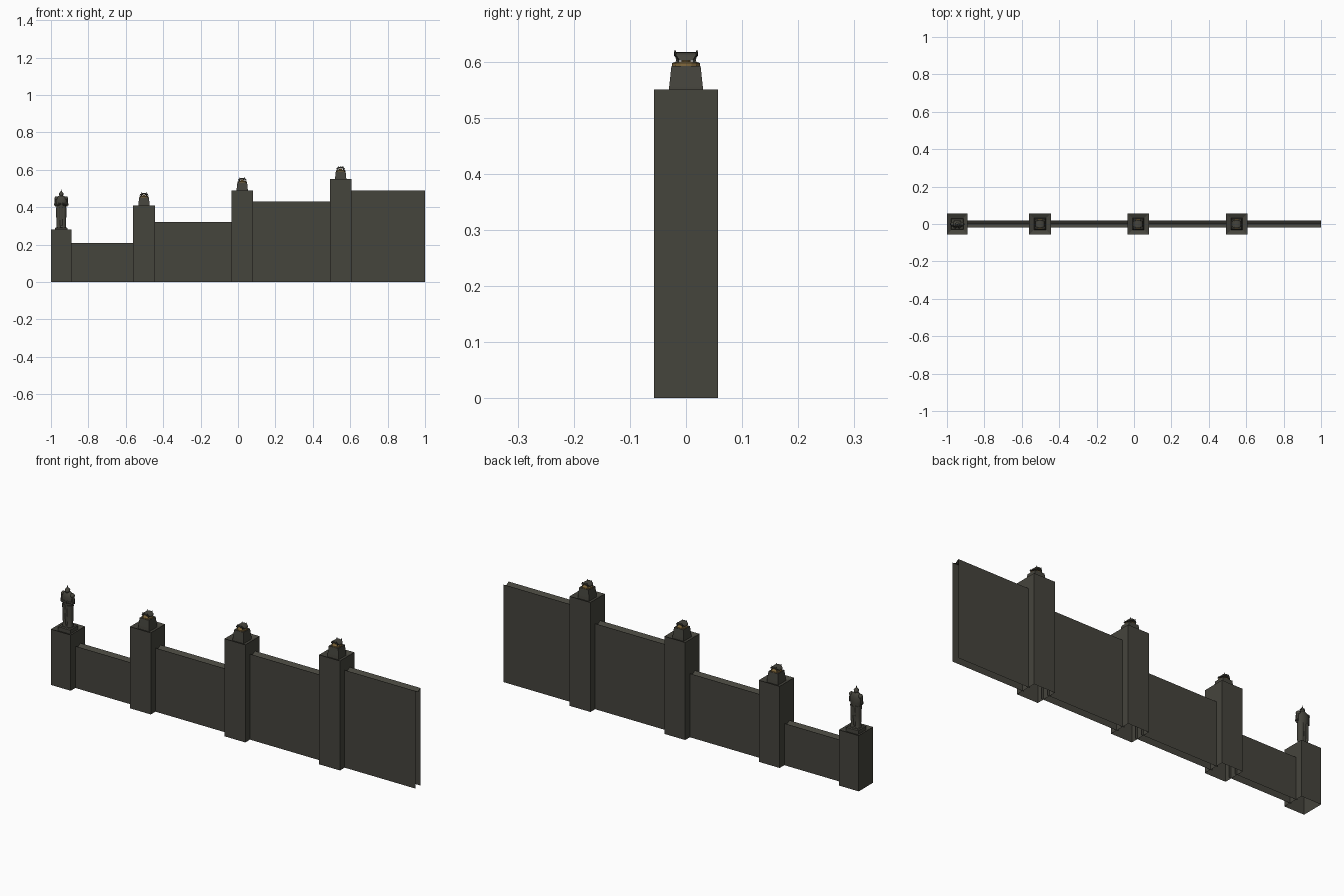
import bpy, bmesh, math
from mathutils import Matrix, Vector

if "Cube" in bpy.data.objects:
    bpy.data.objects.remove(bpy.data.objects["Cube"])


def mat(name, c):
    m = bpy.data.materials.new(name)
    m.diffuse_color = (*c, 1)
    m.use_nodes = True
    m.node_tree.nodes["Principled BSDF"].inputs["Base Color"].default_value = m.diffuse_color
    return m


STONE = mat("dark stone", (0.06, 0.058, 0.046))
GOLD = mat("old gold", (0.22, 0.14, 0.045))


def finish(name, bm, m, smooth=False):
    bmesh.ops.recalc_face_normals(bm, faces=bm.faces)
    me = bpy.data.meshes.new(name)
    bm.to_mesh(me)
    bm.free()
    me.materials.append(m)
    ob = bpy.data.objects.new(name, me)
    bpy.context.collection.objects.link(ob)
    if smooth:
        bpy.context.view_layer.objects.active = ob
        ob.select_set(True)
        bpy.ops.object.shade_smooth_by_angle(angle=math.radians(40))
        ob.select_set(False)
    return ob


def loft(name, cx, rings, m, n=4, cap0=True, cap1=True, smooth=False, cy=0):
    """Stack rings of (half x, half y, z); n = 4 gives squares."""
    bm = bmesh.new()
    off, k = (math.pi / 4, math.sqrt(2)) if n == 4 else (0, 1)
    loops = []
    for rx, ry, z in rings:
        loops.append([bm.verts.new((cx + k * rx * math.cos(off + 2 * math.pi * i / n),
                                    cy + k * ry * math.sin(off + 2 * math.pi * i / n), z))
                      for i in range(n)])
    for a, b in zip(loops, loops[1:]):
        for i in range(n):
            j = (i + 1) % n
            bm.faces.new((a[i], a[j], b[j], b[i]))
    if cap0:
        bm.faces.new(loops[0][::-1])
    if cap1:
        bm.faces.new(loops[-1])
    return finish(name, bm, m, smooth)


def rod(name, a, b, r0, r1, m, n=8):
    a, b = Vector(a), Vector(b)
    d = b - a
    bm = bmesh.new()
    bmesh.ops.create_cone(bm, cap_ends=True, segments=n, radius1=r0, radius2=r1, depth=d.length,
                          matrix=Matrix.Translation((a + b) / 2) @ d.to_track_quat('Z', 'Y').to_matrix().to_4x4())
    return finish(name, bm, m, True)


def ball(name, c, s, m):
    bm = bmesh.new()
    bmesh.ops.create_uvsphere(bm, u_segments=12, v_segments=8, radius=1,
                              matrix=Matrix.Translation(c) @ Matrix.Diagonal((*s, 1)))
    return finish(name, bm, m, True)


# hollow wall panels: open ends and bottom, shallow grooved top
def wall(x0, x1, h, t=0.02):
    bm = bmesh.new()
    prof = [(-t, 0), (-t, h), (0, h - 0.012), (t, h), (t, 0)]
    a, b = [[bm.verts.new((x, y, z)) for y, z in prof] for x in (x0, x1)]
    for i in range(4):
        bm.faces.new((a[i], b[i], b[i + 1], a[i + 1]))
    finish("wall_panel", bm, STONE)


for x0, x1, h in ((-0.9, -0.55, 0.21), (-0.455, -0.025, 0.32),
                  (0.07, 0.5, 0.43), (0.6, 1.0, 0.49)):
    wall(x0, x1, h)


# pillars with a slightly dished top
def pillar(cx, w, h):
    loft("pillar", cx, [(w, 0.057, 0), (w, 0.057, h - 0.015), (w, 0.057, h),
                        (0.03, 0.03, h - 0.012)], STONE, cap0=False)


# plinth and arched ornament with gold details
def ornament(cx, h):
    loft("plinth", cx, [(0.031, 0.031, h - 0.012), (0.03, 0.03, h + 0.005),
                        (0.026, 0.026, h + 0.042)], STONE)
    loft("gold_base", cx, [(0.025, 0.025, h + 0.042), (0.025, 0.025, h + 0.047),
                           (0.018, 0.018, h + 0.05)], GOLD, n=16)
    loft("gold_cup", cx, [(0.007, 0.007, h + 0.048), (0.01, 0.01, h + 0.058)], GOLD, n=12)
    bm = bmesh.new()
    rows = []
    for i in range(9):
        a = math.pi * i / 8
        rows.append([bm.verts.new((cx + r * math.cos(a), s * (0.012 + 0.009 * math.sin(a)),
                                   h + 0.052 + k * math.sin(a)))
                     for r, k, s in ((0.024, 0.015, -1), (0.024, 0.015, 1),
                                     (0.018, 0.008, 1), (0.018, 0.008, -1))])
    for p, q in zip(rows, rows[1:]):
        for i in range(4):
            j = (i + 1) % 4
            bm.faces.new((p[i], p[j], q[j], q[i]))
    bm.faces.new(rows[0])
    bm.faces.new(rows[-1])
    finish("arched_top", bm, STONE)
    for sx in (-1, 1):
        for sy in (-1, 1):
            rod("ornament_leg", (cx + sx * 0.015, sy * 0.013, h + 0.044),
                (cx + sx * 0.012, sy * 0.02, h + 0.07), 0.003, 0.0015, STONE, 6)


for cx, h in ((-0.5025, 0.41), (0.0225, 0.49), (0.549, 0.55)):
    pillar(cx, 0.058, h)
    ornament(cx, h)

# end pillar with a robed statue
S = -0.945
pillar(S, 0.055, 0.28)
loft("statue_base", S, [(0.034, 0.03, 0.268), (0.034, 0.03, 0.288), (0.03, 0.026, 0.292)], STONE)
for s in (-1, 1):
    loft("statue_leg", S + s * 0.013,
         [(0.014, 0.02, 0.29), (0.012, 0.015, 0.305), (0.014, 0.017, 0.35),
          (0.015, 0.018, 0.4)], STONE, n=12, smooth=True)
    # bent arms, hands meeting in front
    rod("upper_arm", (S + s * 0.026, 0, 0.45), (S + s * 0.031, -0.002, 0.41), 0.009, 0.008, STONE)
    rod("forearm", (S + s * 0.031, -0.002, 0.411), (S + s * 0.006, -0.021, 0.418), 0.008, 0.006, STONE)
    ball("shoulder", (S + s * 0.025, 0, 0.448), (0.011, 0.012, 0.011), STONE)
loft("robe", S, [(0.022, 0.012, 0.3), (0.025, 0.016, 0.36), (0.024, 0.016, 0.395),
                 (0.031, 0.019, 0.415), (0.031, 0.019, 0.44), (0.024, 0.015, 0.455),
                 (0.01, 0.01, 0.463)], STONE, n=16, smooth=True)
ball("head", (S, -0.003, 0.468), (0.011, 0.012, 0.013), STONE)
loft("hat", S, [(0.013, 0.013, 0.472), (0.009, 0.009, 0.479), (0.003, 0.003, 0.484),
                (0.001, 0.001, 0.495)], STONE, n=10, smooth=True, cy=-0.003)
